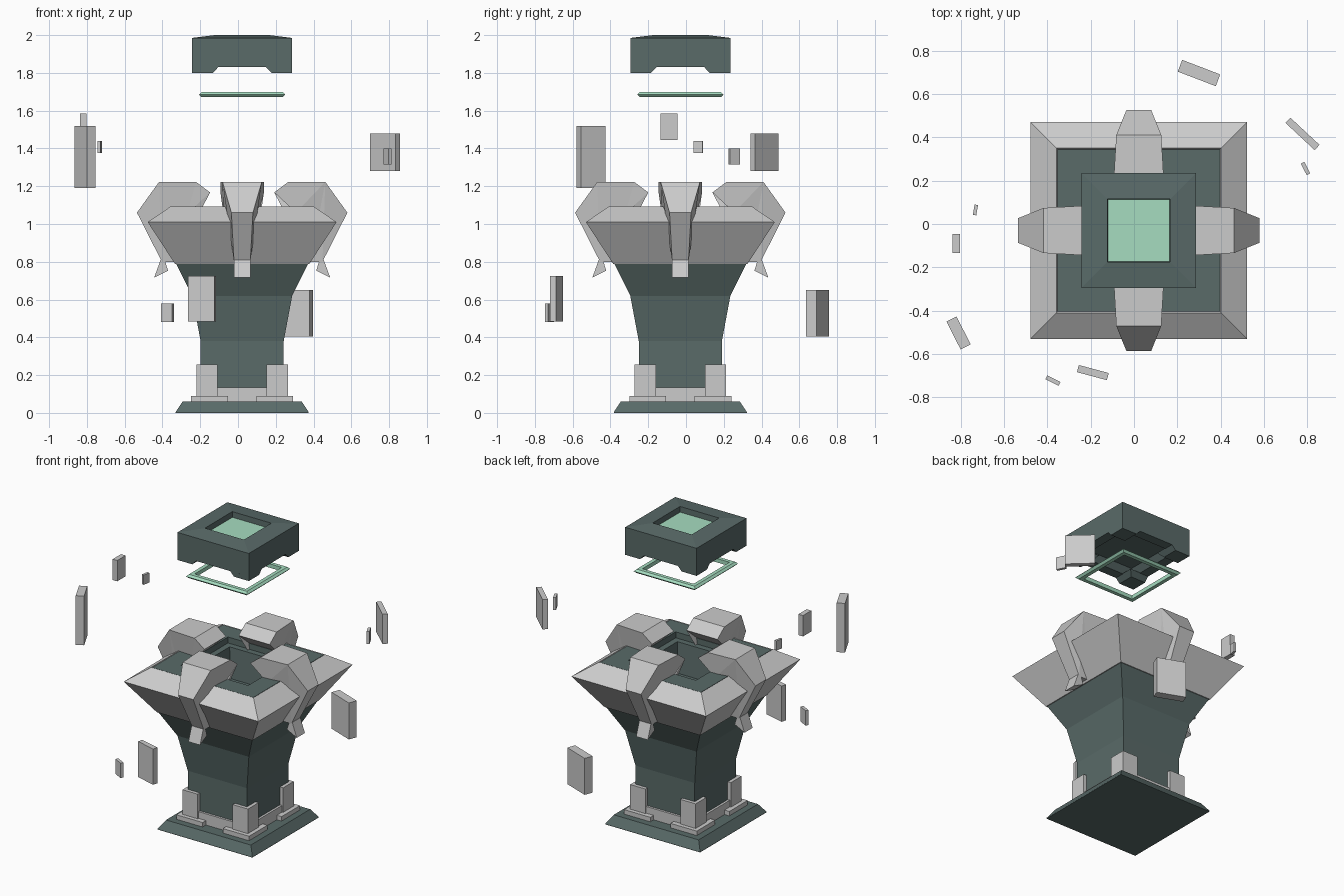
import bpy, bmesh, math
from mathutils import Matrix, Vector

if "Cube" in bpy.data.objects:
    bpy.data.objects.remove(bpy.data.objects["Cube"])

CX, CY = 0.022, -0.03      # tower axis


def material(name, rgb):
    m = bpy.data.materials.new(name)
    m.diffuse_color = (*rgb, 1)
    m.use_nodes = True
    m.node_tree.nodes["Principled BSDF"].inputs["Base Color"].default_value = m.diffuse_color
    return m


DARK = material("dark_stone", (0.10, 0.145, 0.14))
GREEN = material("pale_green", (0.38, 0.72, 0.53))


def finish(bm, name, mat=None):
    bmesh.ops.recalc_face_normals(bm, faces=bm.faces[:])
    me = bpy.data.meshes.new(name)
    bm.to_mesh(me)
    bm.free()
    ob = bpy.data.objects.new(name, me)
    bpy.context.collection.objects.link(ob)
    if mat:
        me.materials.append(mat)
    return ob


def square_loft(name, profile, mat=None, closed=False):
    """Sweep a (half width, z) profile around a square plan."""
    bm = bmesh.new()
    rings = [[bm.verts.new((CX + sx * h, CY + sy * h, z))
              for sx, sy in ((-1, -1), (1, -1), (1, 1), (-1, 1))] for h, z in profile]
    pairs = list(zip(rings, rings[1:]))
    if closed:
        pairs.append((rings[-1], rings[0]))
    else:
        bm.faces.new(rings[0])
        bm.faces.new(rings[-1])
    for a, b in pairs:
        for i in range(4):
            j = (i + 1) % 4
            bm.faces.new((a[i], a[j], b[j], b[i]))
    return finish(bm, name, mat)


def box(name, lo, hi, loc=(0, 0, 0), angle=0):
    """Box between two corners, turned about z and moved to loc."""
    lo, hi = Vector(lo), Vector(hi)
    bm = bmesh.new()
    mat = (Matrix.Translation(loc) @ Matrix.Rotation(math.radians(angle), 4, 'Z')
           @ Matrix.Translation((lo + hi) / 2) @ Matrix.Diagonal((*(hi - lo), 1)))
    bmesh.ops.create_cube(bm, size=1, matrix=mat)
    return finish(bm, name)


def brace_solid(name, profile, turn):
    """Prism from (radius, z, half thickness) points, turned around the tower."""
    bm = bmesh.new()
    sides = [[bm.verts.new((r, s * w, z)) for r, z, w in profile] for s in (-1, 1)]
    caps = [bm.faces.new(s) for s in sides]
    for i in range(len(profile)):
        j = (i + 1) % len(profile)
        bm.faces.new((sides[0][i], sides[0][j], sides[1][j], sides[1][i]))
    bmesh.ops.triangulate(bm, faces=caps)
    bm.transform(Matrix.Translation((CX, CY, 0)) @ Matrix.Rotation(turn, 4, 'Z'))
    return finish(bm, name)


# Flared column with foot plate and hollow top
square_loft("column", [(0.352, 0), (0.352, 0.005), (0.315, 0.06), (0.22, 0.06), (0.22, 0.38),
                       (0.265, 0.62), (0.35, 0.79), (0.375, 1.09), (0.25, 1.09),
                       (0.25, 1.05), (0.21, 1.05), (0.19, 0.85)], DARK)

# Stone collar around the top, low wall around the foot
square_loft("collar", [(0.33, 0.788), (0.355, 0.788), (0.5, 1.01), (0.38, 1.092), (0.33, 1.03)],
            closed=True)
square_loft("foot_wall", [(0.21, 0.055), (0.235, 0.055), (0.235, 0.135), (0.21, 0.135)], closed=True)

# Corner blocks on slabs at the foot
for k in range(4):
    box("foot_slab", (0.075, 0.075, 0.055), (0.27, 0.27, 0.09), (CX, CY, 0), 90 * k)
    box("foot_block", (0.13, 0.13, 0.085), (0.243, 0.243, 0.255), (CX, CY, 0), 90 * k)

# Four braces clamping the collar, each with a small claw below
BRACE = [(0.557, 1.06, 0.057), (0.44, 1.223, 0.104), (0.244, 1.223, 0.115), (0.17, 1.167, 0.115),
         (0.285, 1.06, 0.10), (0.36, 0.80, 0.043), (0.425, 0.80, 0.043)]
CLAW = [(0.432, 0.81, 0.043), (0.466, 0.716, 0.043), (0.392, 0.753, 0.043), (0.41, 0.81, 0.043)]
for k in range(4):
    brace_solid("brace", BRACE, k * math.pi / 2)
    brace_solid("brace_claw", CLAW, k * math.pi / 2)

# Floating green frame
square_loft("floating_frame", [(0.215, 1.672), (0.228, 1.685), (0.215, 1.698),
                               (0.19, 1.698), (0.19, 1.672)], GREEN, closed=True)

# Floating cap with recessed top and underside
square_loft("cap", [(0.17, 1.87), (0.20, 1.83), (0.265, 1.83), (0.265, 1.985),
                    (0.145, 2.0), (0.143, 1.96)], DARK)
square_loft("cap_panel", [(0.143, 1.955), (0.143, 1.963)], GREEN)

# Cap feet, tapered on their inner sides
for k in range(4):
    bm = bmesh.new()
    lo, hi = [[bm.verts.new((x, y, z)) for x, y in ((i, i), (0.265, i), (0.265, 0.265), (i, 0.265))]
              for i, z in ((0.155, 1.80), (0.125, 1.832))]
    bm.faces.new(lo)
    bm.faces.new(hi)
    for i in range(4):
        j = (i + 1) % 4
        bm.faces.new((lo[i], lo[j], hi[j], hi[i]))
    bm.transform(Matrix.Translation((CX, CY, 0)) @ Matrix.Rotation(k * math.pi / 2, 4, 'Z'))
    finish(bm, "cap_foot", DARK)

# Floating stone shards: x, y, z low, z high, length, thickness, angle
for x, y, z0, z1, l, t, a in [
        (0.30, 0.697, 0.405, 0.65, 0.188, 0.058, -21),
        (0.778, 0.416, 1.28, 1.48, 0.184, 0.033, -43),
        (0.792, 0.256, 1.315, 1.40, 0.06, 0.018, -63),
        (-0.732, 0.065, 1.375, 1.44, 0.048, 0.016, 80),
        (-0.82, -0.09, 1.445, 1.585, 0.088, 0.034, 90),
        (-0.81, -0.503, 1.19, 1.52, 0.145, 0.052, -63),
        (-0.374, -0.723, 0.48, 0.58, 0.068, 0.02, -27),
        (-0.19, -0.686, 0.485, 0.725, 0.143, 0.034, -15)]:
    box("stone_shard", (-l / 2, -t / 2, z0), (l / 2, t / 2, z1), (x, y, 0), a)
